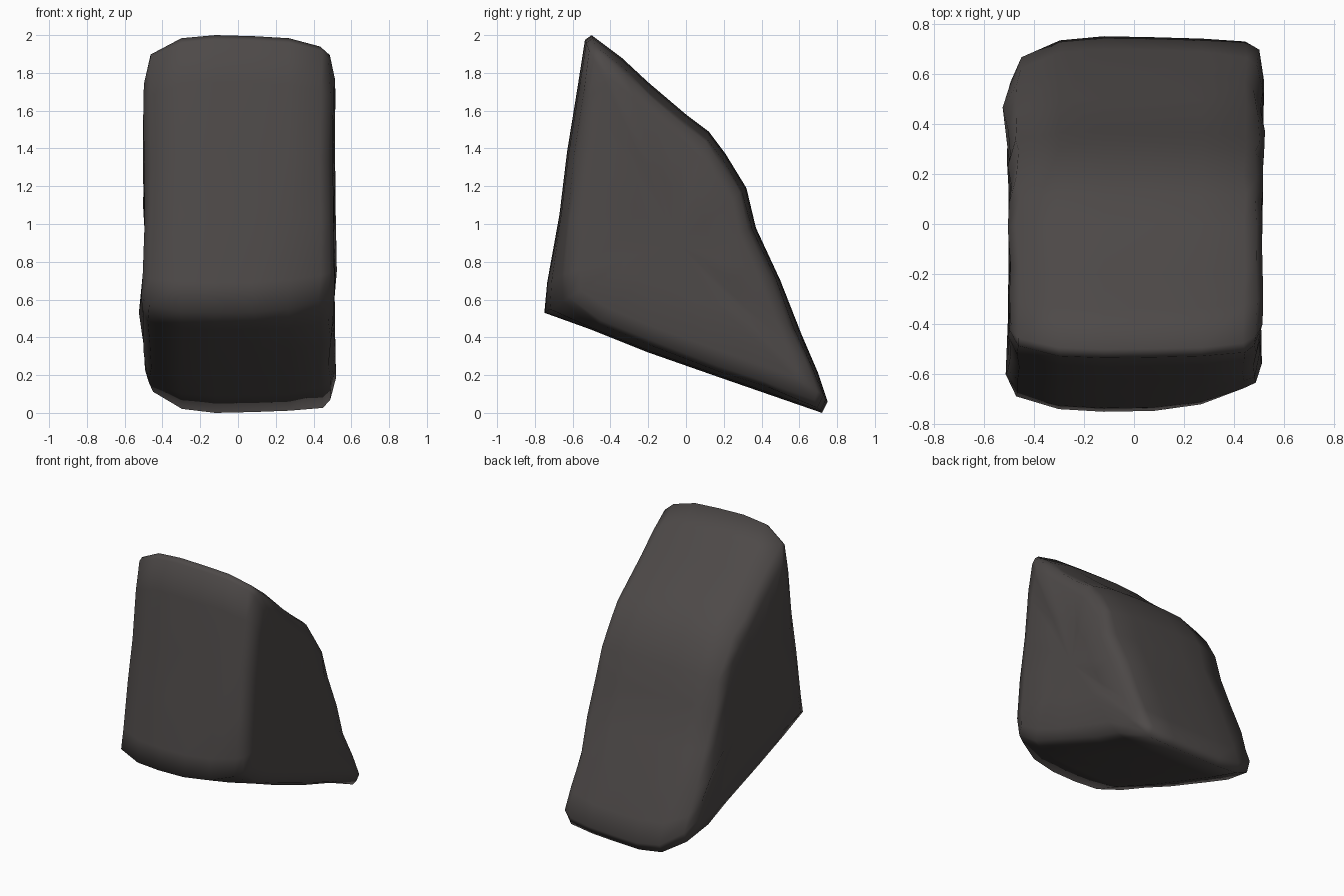
import bpy, bmesh, random
from mathutils import Vector

if "Cube" in bpy.data.objects:
    bpy.data.objects.remove(bpy.data.objects["Cube"])

random.seed(4)

# Side outline of the boulder (y, z)
profile = [(-0.75, 0.53), (-0.735, 0.69), (-0.67, 1.05), (-0.63, 1.38), (-0.57, 1.75),
           (-0.535, 1.975), (-0.5, 2.0), (-0.34, 1.88), (-0.2, 1.75), (0.0, 1.58),
           (0.12, 1.49), (0.21, 1.37), (0.32, 1.19), (0.37, 0.98), (0.5, 0.7),
           (0.61, 0.42), (0.7, 0.21), (0.75, 0.06), (0.72, 0.0), (0.46, 0.09),
           (0.2, 0.18), (-0.2, 0.32), (-0.5, 0.44)]
centre = Vector((-0.05, 0.9))

# Cross-sections from left to right: x, scale of the outline
sections = [(-0.49, 0.4), (-0.497, 0.78), (-0.465, 0.91), (-0.3, 0.985), (-0.12, 1.0),
            (0.08, 0.995), (0.27, 0.985), (0.44, 0.94), (0.485, 0.9), (0.51, 0.78), (0.505, 0.4)]

# Local dents and bulges: position, push, radius
bumps = [((0.48, -0.7, 0.58), (-0.01, 0.07, 0.05), 0.3),
         ((-0.49, 0.4, 0.55), (-0.03, 0, 0), 0.25),
         ((-0.49, -0.3, 1.39), (-0.02, 0, 0), 0.25),
         ((-0.48, -0.6, 0.55), (-0.025, 0, 0), 0.2),
         ((0.5, 0.33, 0.9), (0.015, 0, 0), 0.3),
         ((0.48, 0.65, 0.1), (0.01, 0.03, -0.03), 0.25),
         ((-0.48, 0.68, 0.12), (0.02, -0.02, 0.05), 0.25)]

bm = bmesh.new()
rings = []
for x, s in sections:
    ring = []
    for y, z in profile:
        p = centre + (Vector((y, z)) - centre) * s
        v = Vector((x, p.x, p.y))
        if s < 0.98:
            v += Vector([random.uniform(-0.008, 0.008) for _ in range(3)])
        for pos, push, radius in bumps:
            d = (v - Vector(pos)).length
            if d < radius:
                v += Vector(push) * (1 - d / radius)
        ring.append(bm.verts.new(v))
    rings.append(ring)

# Skin between the cross-sections, then close both sides
n = len(profile)
for a, b in zip(rings, rings[1:]):
    for i in range(n):
        j = (i + 1) % n
        bm.faces.new((a[i], a[j], b[j], b[i]))
for ring, (x, s) in ((rings[0], sections[0]), (rings[-1], sections[-1])):
    hub = bm.verts.new((x, centre.x, centre.y))
    for i in range(n):
        bm.faces.new((ring[i], ring[(i + 1) % n], hub))
bmesh.ops.recalc_face_normals(bm, faces=bm.faces[:])
for f in bm.faces:
    f.smooth = True

mesh = bpy.data.meshes.new("boulder")
bm.to_mesh(mesh)
bm.free()
stone = bpy.data.materials.new("dark stone")
stone.diffuse_color = (0.075, 0.067, 0.065, 1)
stone.use_nodes = True
stone.node_tree.nodes["Principled BSDF"].inputs["Base Color"].default_value = stone.diffuse_color
mesh.materials.append(stone)
boulder = bpy.data.objects.new("boulder", mesh)
bpy.context.collection.objects.link(boulder)
